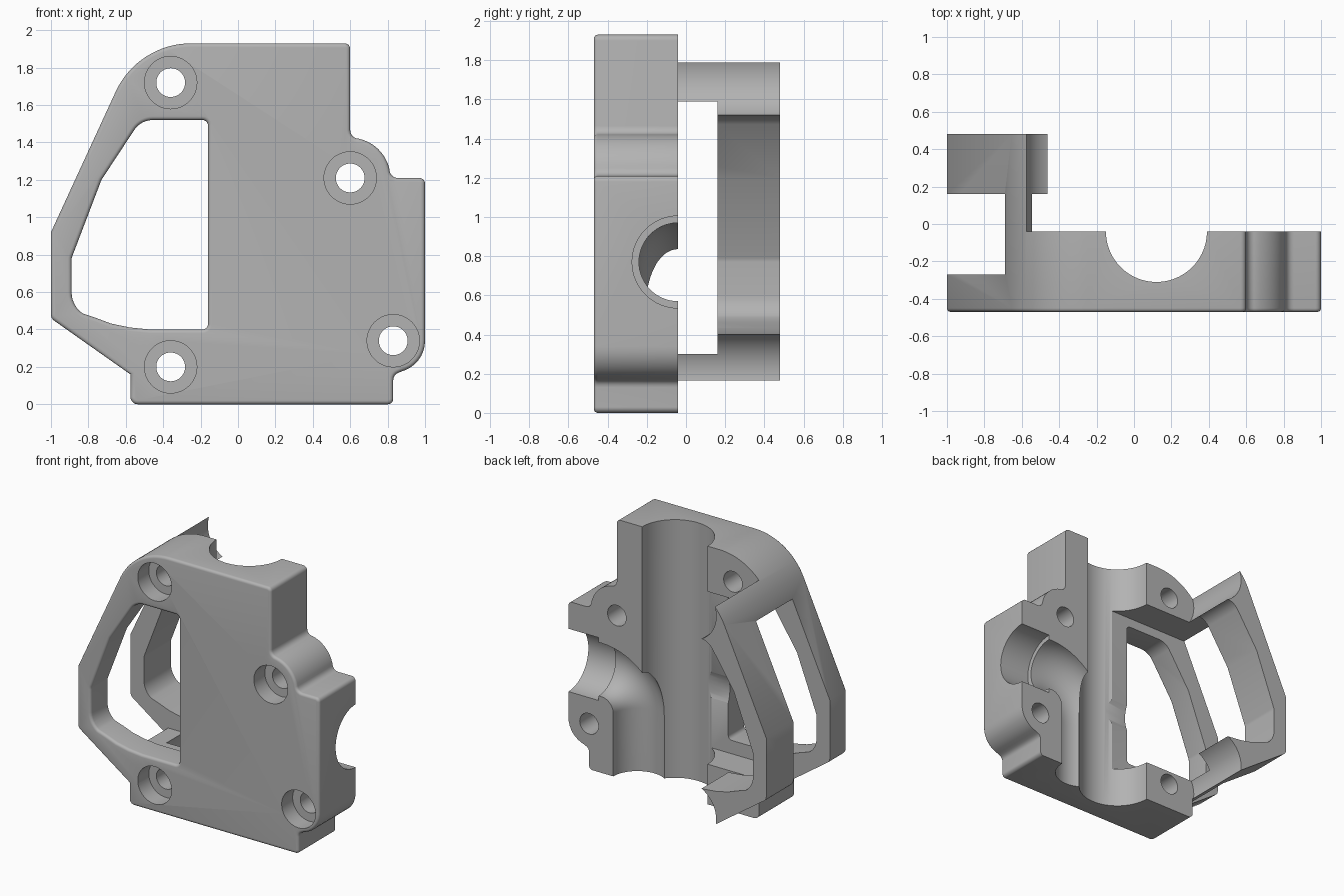
import bpy, bmesh
from math import sin, cos, pi, radians
from mathutils import Vector

cube = bpy.data.objects.get("Cube")
if cube:
    bpy.data.objects.remove(cube)

FRONT, SPLIT, BACK = -0.47, -0.04, 0.48


def arc(cx, cz, r, a0, a1, n=8):
    steps = [radians(a0 + (a1 - a0) * i / n) for i in range(n + 1)]
    return [(cx + r * cos(a), cz + r * sin(a)) for a in steps]


def loft(name, rings):
    """Closed solid through a list of rings of points."""
    bm = bmesh.new()
    loops = [[bm.verts.new(p) for p in ring] for ring in rings]
    for a, b in zip(loops, loops[1:]):
        for i in range(len(a)):
            j = (i + 1) % len(a)
            bm.faces.new((a[i], a[j], b[j], b[i]))
    bm.faces.new(loops[0][::-1])
    bm.faces.new(loops[-1])
    bmesh.ops.recalc_face_normals(bm, faces=bm.faces)
    mesh = bpy.data.meshes.new(name)
    bm.to_mesh(mesh)
    bm.free()
    ob = bpy.data.objects.new(name, mesh)
    bpy.context.collection.objects.link(ob)
    return ob


def prism(name, profile, y0, y1):
    return loft(name, [[(x, y, z) for x, z in profile] for y in (y0, y1)])


def tube(name, path, r, n=64):
    """Round bar along a path that lies in the plane of the split face."""
    rings = []
    for i, p in enumerate(path):
        a, b = path[max(i - 1, 0)], path[min(i + 1, len(path) - 1)]
        t = Vector((b[0] - a[0], 0, b[1] - a[1])).normalized()
        side = Vector((-t.z, 0, t.x))
        c = Vector((p[0], SPLIT, p[1]))
        rings.append([c + r * (cos(2 * pi * k / n) * side
                               + sin(2 * pi * k / n) * Vector((0, 1, 0)))
                      for k in range(n)])
    return loft(name, rings)


def box(name, x0, x1, y0, y1, z0, z1):
    return prism(name, [(x0, z0), (x1, z0), (x1, z1), (x0, z1)], y0, y1)


def disc(name, x, z, r, y0, y1):
    return prism(name, arc(x, z, r, 0, 360, 48)[:-1], y0, y1)


def cut(target, cutter):
    cutter.hide_render = True
    mod = target.modifiers.new("cut", "BOOLEAN")
    mod.operation, mod.solver, mod.object = "DIFFERENCE", "EXACT", cutter
    deps = bpy.context.evaluated_depsgraph_get()
    mesh = bpy.data.meshes.new_from_object(target.evaluated_get(deps))
    target.modifiers.clear()
    target.data = mesh
    bpy.data.objects.remove(cutter)


# Housing outline and finger opening
outline = (arc(-0.535, 0.04, 0.04, 180, 270) + arc(0.8, 0.03, 0.03, 270, 360)
           + arc(0.87, 0.13, 0.04, 180, 110, 4) + arc(0.83, 0.34, 0.17, -75, 0)
           + arc(0.97, 1.18, 0.03, 0, 90, 5) + arc(0.855, 1.255, 0.045, 270, 190, 5)
           + arc(0.6, 1.21, 0.215, 15, 78) + arc(0.645, 1.465, 0.045, 265, 180, 5)
           + arc(0.57, 1.9, 0.03, 0, 90, 5) + arc(-0.25, 1.485, 0.445, 90, 155, 16)
           + [(-1, 0.92)] + arc(-0.96, 0.48, 0.04, 180, 235, 4) + [(-0.575, 0.16)])
opening = (arc(-0.19, 0.43, 0.03, 270, 360, 5) + arc(-0.19, 1.49, 0.03, 0, 90, 5)
           + arc(-0.455, 1.4, 0.12, 90, 143) + [(-0.73, 1.2)]
           + arc(-0.83, 0.77, 0.06, 160, 180, 3) + arc(-0.75, 0.6, 0.14, 180, 235, 6)
           + [(-0.76, 0.462), (-0.68, 0.432), (-0.58, 0.411), (-0.47, 0.4)])

housing = prism("housing_half", outline, FRONT, BACK)
cut(housing, prism("opening_cutter", opening, -1, 1))

# Rounded front rim
bm = bmesh.new()
bm.from_mesh(housing.data)
rim = [e for e in bm.edges if all(abs(v.co.y - FRONT) < 1e-4 for v in e.verts)
       and len(e.link_faces) == 2 and e.calc_face_angle() > 1]
bmesh.ops.bevel(bm, geom=rim, offset=0.02, segments=4, profile=0.5, affect="EDGES")
bm.to_mesh(housing.data)
bm.free()

# Split face, leaving only the guard behind it
cut(housing, box("split_cutter", -0.4, 1.2, SPLIT, 1, -0.2, 2.2))
cut(housing, box("lower_cutter", -1.2, -0.3, SPLIT, 1, -0.2, 0.165))
for z in (0.2, 1.72):
    cut(housing, disc("clearance_cutter", -0.36, z, 0.226, SPLIT, 1))

# Slot between front plate and rear guard
cut(housing, box("slot_cutter", -1.2, 0.1, -0.27, 0.16, 0.3, 1.59))
cut(housing, box("side_slot_cutter", -1.2, -0.69, -0.27, 0.16, -0.2, 2.2))

# Upright bore, stepped side socket and elbow channel
cut(housing, tube("main_bore_cutter", [(0.12, -0.2), (0.12, 2.2)], 0.27, 96))
cut(housing, tube("socket_cutter", [(0.75, 0.77), (1.2, 0.77)], 0.235))
elbow = [(0.9, 0.77)] + arc(0.73, 0.47, 0.3, 90, 180, 16) + [(0.43, -0.2)]
cut(housing, tube("elbow_cutter", elbow, 0.2))
cut(housing, tube("scallop_cutter", [(-0.3, 0.77), (0.1, 0.77)], 0.25))

# Counterbored screw holes
for x, z in ((-0.36, 0.2), (-0.36, 1.72), (0.6, 1.21), (0.83, 0.34)):
    cut(housing, disc("screw_cutter", x, z, 0.077, -1, 0.1))
    cut(housing, disc("head_cutter", x, z, 0.14, -1, -0.34))

# Single grey material
grey = bpy.data.materials.new("plain_grey")
grey.use_nodes = True
colour = (0.45, 0.45, 0.45, 1)
grey.diffuse_color = colour
grey.node_tree.nodes["Principled BSDF"].inputs["Base Color"].default_value = colour
housing.data.materials.clear()
housing.data.materials.append(grey)

bpy.ops.object.select_all(action="DESELECT")
housing.select_set(True)
bpy.context.view_layer.objects.active = housing
bpy.ops.object.shade_smooth_by_angle(angle=radians(30))
